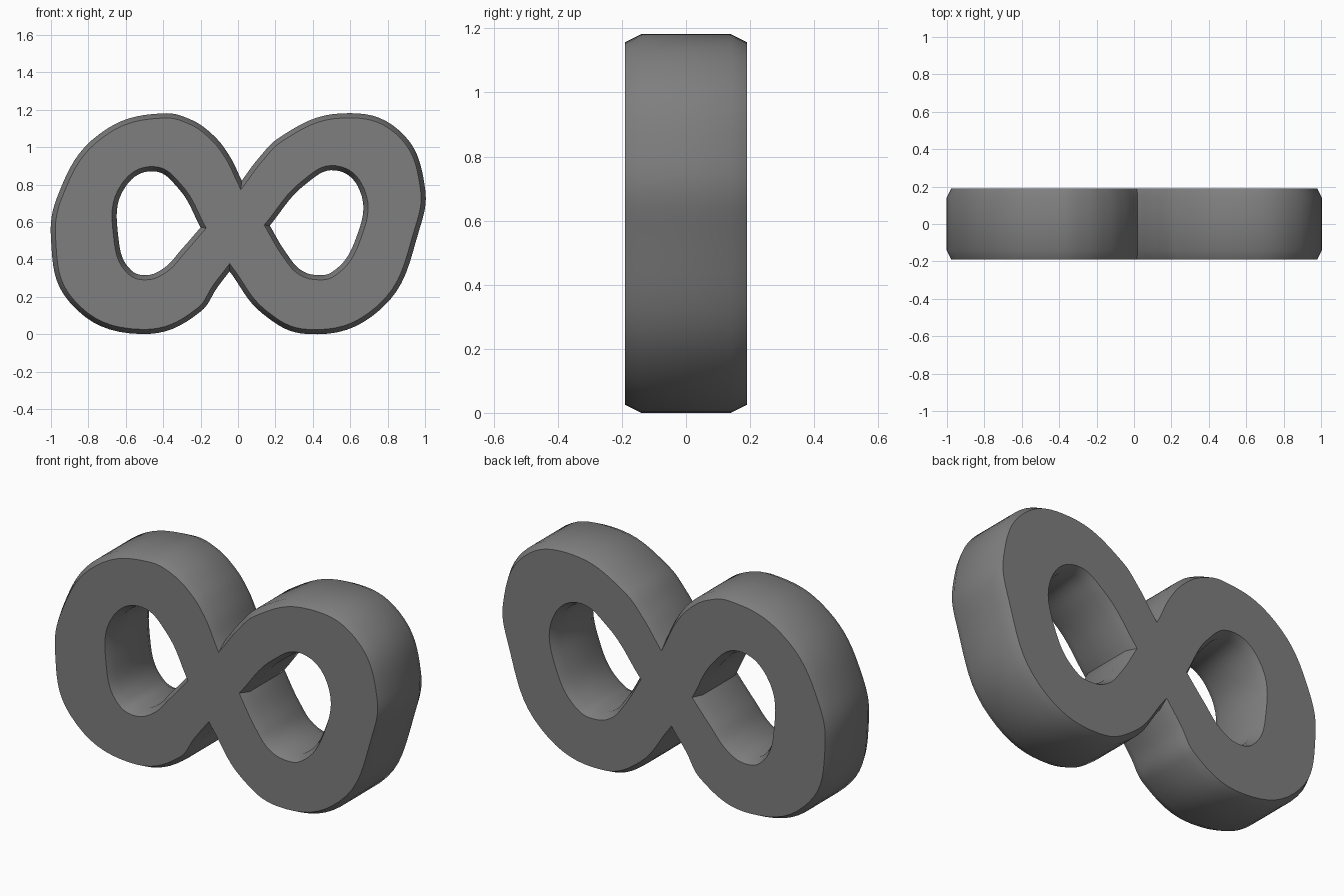
import bpy
import bmesh
from math import radians
from mathutils import Matrix, Vector

default_cube = bpy.data.objects.get("Cube")
if default_cube:
    bpy.data.objects.remove(default_cube, do_unlink=True)

# Outline points as (x, z); the listed corner indices stay sharp
OUTER = [(.02, .82), (-.05, .96), (-.14, 1.07), (-.26, 1.15), (-.4, 1.18),
         (-.74, 1.07), (-.96, .75), (-1, .51), (-.9, .17), (-.52, 0),
         (-.2, .12), (-.11, .25), (-.045, .335), (.13, .11), (.37, 0),
         (.76, .13), (.97, .56), (1, .78), (.86, 1.09), (.56, 1.18),
         (.22, 1.05), (.11, .94)]
LEFT_HOLE = [(-.2, .57), (-.32, .78), (-.45, .87), (-.6, .79), (-.64, .52),
             (-.57, .34), (-.49, .315), (-.4, .35), (-.3, .455)]
RIGHT_HOLE = [(.17, .58), (.36, .8), (.52, .875), (.65, .77), (.63, .51),
              (.5, .33), (.43, .315), (.34, .34), (.26, .43)]

CHAMFER_INSET = 0.025
CHAMFER_DEPTH = 0.05
HALF_THICKNESS = 0.19


def add_outline(curve, points, corners):
    """Add one closed smooth outline with sharp points at the given indices."""
    spline = curve.splines.new('BEZIER')
    spline.bezier_points.add(len(points) - 1)
    spline.use_cyclic_u = True
    for index, (point, (x, z)) in enumerate(zip(spline.bezier_points, points)):
        point.co = Vector((x, z, 0))
        kind = 'VECTOR' if index in corners else 'AUTO'
        point.handle_left_type = point.handle_right_type = kind


# Filled flat figure with two holes, thickened and chamfered
stretch = CHAMFER_DEPTH / CHAMFER_INSET
curve = bpy.data.curves.new("infinity_loop", 'CURVE')
curve.dimensions = '2D'
curve.fill_mode = 'BOTH'
curve.resolution_u = 8
curve.extrude = (HALF_THICKNESS - CHAMFER_DEPTH) / stretch
curve.bevel_depth = CHAMFER_INSET
curve.bevel_resolution = 0
curve.offset = -CHAMFER_INSET
add_outline(curve, OUTER, {0, OUTER.index((-.045, .335))})
add_outline(curve, LEFT_HOLE, {0})
add_outline(curve, RIGHT_HOLE, {0})

loop = bpy.data.objects.new("infinity_loop", curve)
bpy.context.collection.objects.link(loop)
bpy.ops.object.select_all(action='DESELECT')
loop.select_set(True)
bpy.context.view_layer.objects.active = loop
bpy.ops.object.convert(target='MESH')
loop = bpy.context.view_layer.objects.active

# Stand the figure upright and deepen the chamfer along its thickness
mesh = loop.data
mesh.transform(Matrix.Rotation(radians(90), 4, 'X')
               @ Matrix.Diagonal((1, 1, stretch, 1)))
bm = bmesh.new()
bm.from_mesh(mesh)
bmesh.ops.remove_doubles(bm, verts=bm.verts, dist=0.0002)
bmesh.ops.recalc_face_normals(bm, faces=bm.faces)
lowest = min(v.co.z for v in bm.verts)
bmesh.ops.translate(bm, verts=bm.verts, vec=(0, 0, -lowest))
bm.to_mesh(mesh)
bm.free()

# Single grey finish
grey = bpy.data.materials.new("mid_grey")
grey.use_nodes = True
colour = (0.21, 0.21, 0.21, 1)
grey.diffuse_color = colour
grey.node_tree.nodes["Principled BSDF"].inputs["Base Color"].default_value = colour
mesh.materials.clear()
mesh.materials.append(grey)
for face in mesh.polygons:
    face.material_index = 0

bpy.ops.object.shade_smooth_by_angle(angle=radians(30))
